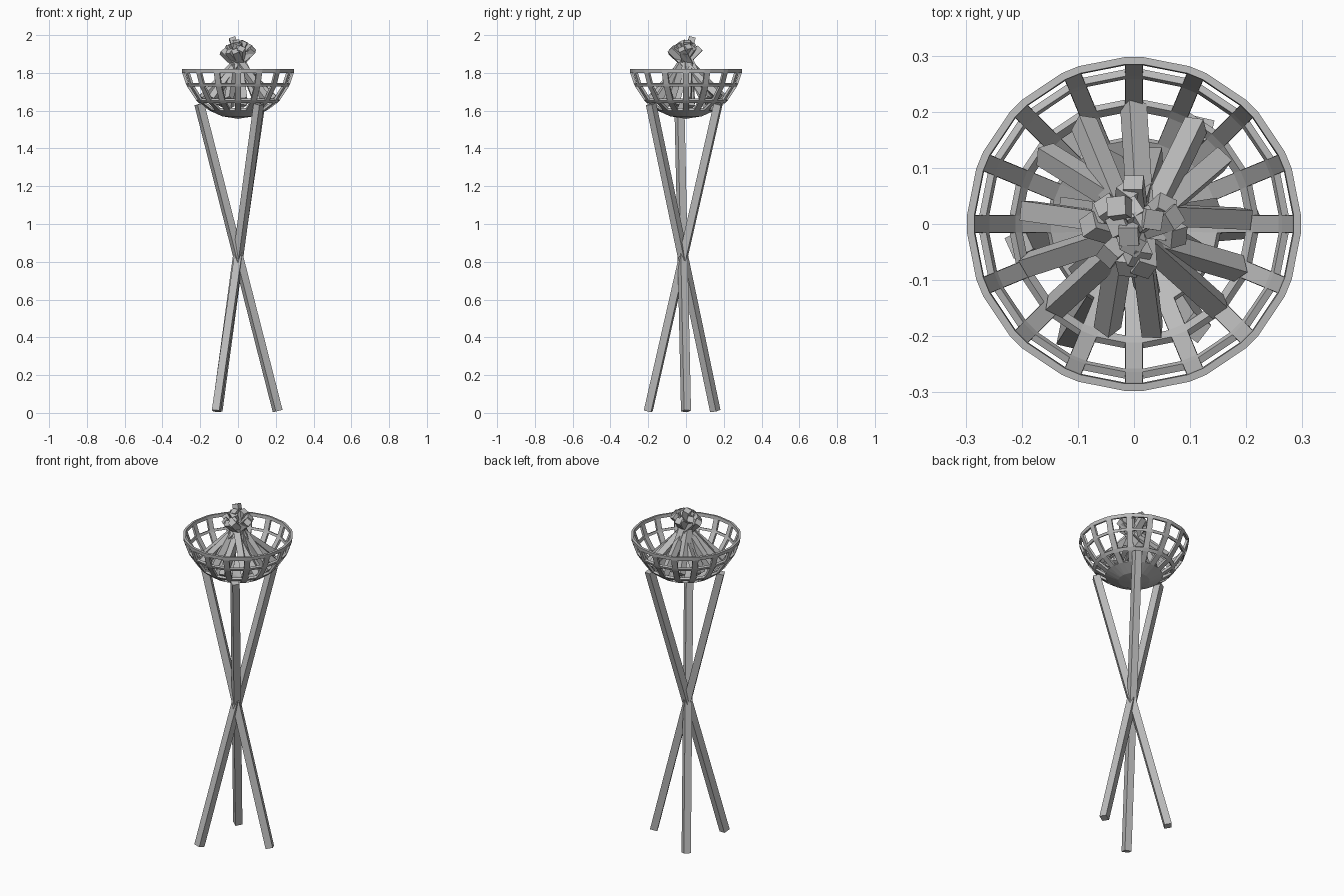
import bpy, bmesh, math, random
from mathutils import Vector, Matrix

random.seed(4)
if "Cube" in bpy.data.objects:
    bpy.data.objects.remove(bpy.data.objects["Cube"], do_unlink=True)

grey = bpy.data.materials.new("plain grey")
grey.use_nodes = True
grey.diffuse_color = (0.5, 0.5, 0.5, 1)
grey.node_tree.nodes["Principled BSDF"].inputs["Base Color"].default_value = (0.5, 0.5, 0.5, 1)


def finish(bm, name):
    mesh = bpy.data.meshes.new(name)
    bm.to_mesh(mesh)
    bm.free()
    mesh.materials.append(grey)
    obj = bpy.data.objects.new(name, mesh)
    bpy.context.collection.objects.link(obj)
    return obj


def beam(name, start, end, side, spin):
    """Square beam between two points, spun about its own length."""
    start, end = Vector(start), Vector(end)
    axis = end - start
    bm = bmesh.new()
    bmesh.ops.create_cube(bm, size=1)
    turn = axis.to_track_quat('Z', 'Y').to_matrix().to_4x4()
    place = Matrix.Translation((start + end) / 2) @ turn @ Matrix.Rotation(spin, 4, 'Z')
    bm.transform(place @ Matrix.Diagonal((side, side, axis.length, 1)))
    return finish(bm, name)


# Tripod legs crossing at mid height
legs = [((0.21, 0.0), (-0.205, -0.035)),
        ((-0.115, -0.2), (0.12, 0.17)),
        ((-0.11, 0.155), (0.11, -0.185))]
for i, (foot, head) in enumerate(legs):
    beam(f"leg_{i + 1}", (*foot, 0.01), (*head, 1.635), 0.04, math.radians(20))

# Fire bowl: rings and ribs with open windows, closed at the bottom
RIBS = 16
profile = [(0.298, 1.82), (0.296, 1.80), (0.276, 1.742), (0.27, 1.728),
           (0.222, 1.655), (0.208, 1.64), (0.155, 1.602), (0.085, 1.57)]
open_bands = {1, 3, 5}
bm = bmesh.new()
rings = []
for r, z in profile:
    half = min(0.016 / r, 0.16)
    ring = []
    for k in range(RIBS):
        for s in (-1, 1):
            a = math.tau * k / RIBS + s * half
            ring.append(bm.verts.new((r * math.cos(a), r * math.sin(a), z)))
    rings.append(ring)
count = RIBS * 2
for band, (upper, lower) in enumerate(zip(rings, rings[1:])):
    for j in range(count):
        if j % 2 and band in open_bands:
            continue
        n = (j + 1) % count
        bm.faces.new((upper[j], lower[j], lower[n], upper[n]))
bottom = bm.verts.new((0, 0, 1.557))
for j in range(count):
    bm.faces.new((rings[-1][j], bottom, rings[-1][(j + 1) % count]))
bowl = finish(bm, "fire_bowl")
wall = bowl.modifiers.new("wall", 'SOLIDIFY')
wall.thickness = 0.013
wall.offset = -1


# Firewood stacked as a cone, the logs crossing near the top
def log_ring(name, number, foot_r, foot_z, head_r, head_z, offset):
    for i in range(number):
        a = math.tau * (i + random.uniform(-0.2, 0.2)) / number + offset
        b = a + math.pi + random.uniform(-0.45, 0.45)
        r = foot_r + random.uniform(-0.012, 0.012)
        t = head_r + random.uniform(-0.012, 0.012)
        beam(f"{name}_{i + 1}",
             (r * math.cos(a), r * math.sin(a), foot_z + random.uniform(-0.01, 0.01)),
             (t * math.cos(b), t * math.sin(b), head_z + random.uniform(-0.015, 0.015)),
             0.035, random.uniform(0, math.pi / 2))


log_ring("outer_log", 13, 0.2, 1.665, 0.075, 1.925, 0.1)
log_ring("inner_log", 7, 0.13, 1.63, 0.035, 1.97, 0.3)
